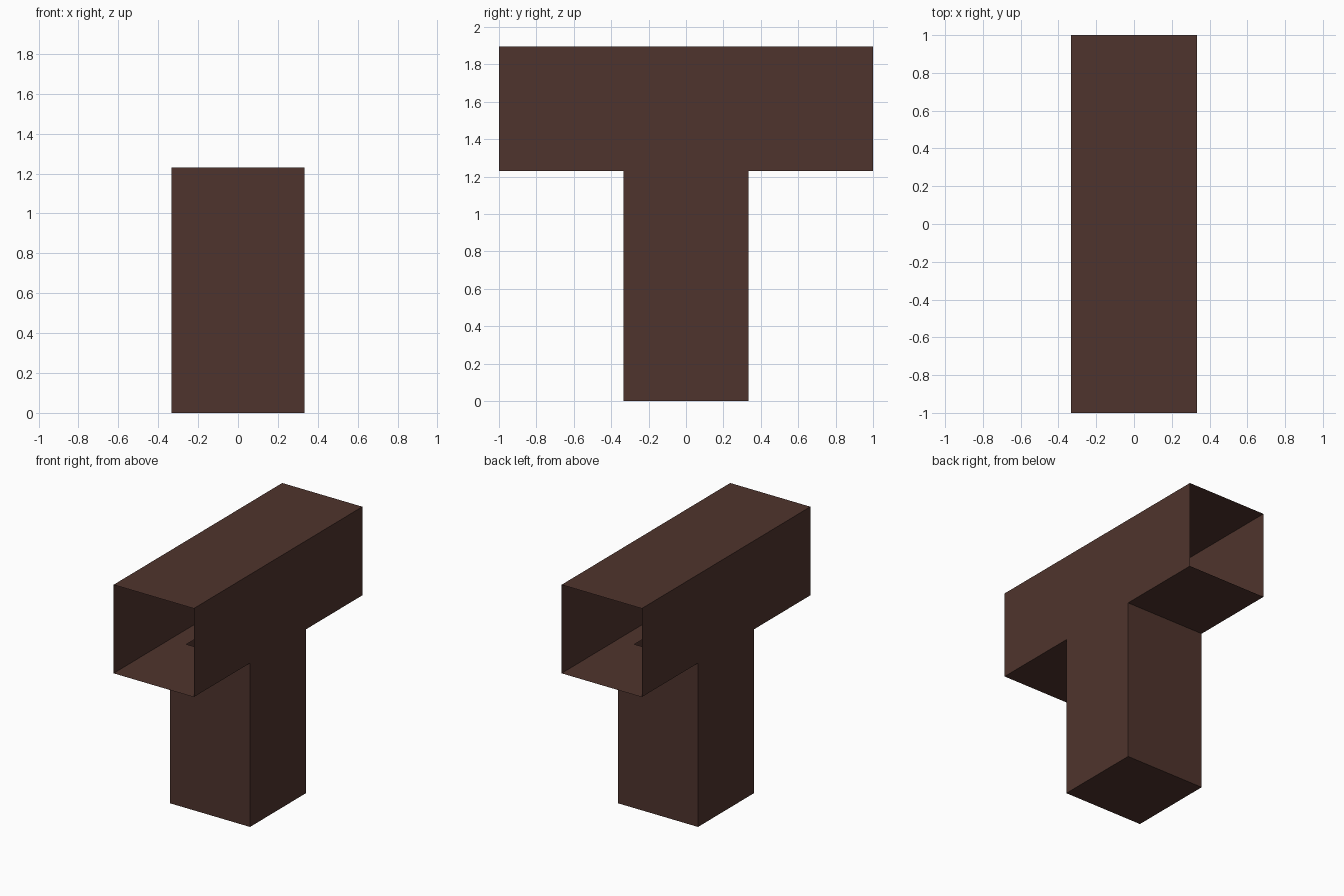
import bpy
import bmesh

if "Cube" in bpy.data.objects:
    bpy.data.objects.remove(bpy.data.objects["Cube"])

HALF = 0.333          # half width of both square ducts
FLOOR, TOP = 1.23, 1.895
HOLE_X = 0.195        # half width of the opening in the duct floor

brown = bpy.data.materials.new("dark brown")
brown.diffuse_color = (0.078, 0.034, 0.026, 1)
brown.use_nodes = True
brown.node_tree.nodes["Principled BSDF"].inputs["Base Color"].default_value = brown.diffuse_color


def finish(name, bm):
    bmesh.ops.remove_doubles(bm, verts=bm.verts, dist=1e-5)
    mesh = bpy.data.meshes.new(name)
    bm.to_mesh(mesh)
    bm.free()
    mesh.materials.append(brown)
    obj = bpy.data.objects.new(name, mesh)
    bpy.context.collection.objects.link(obj)


def quad(bm, *points):
    bm.faces.new([bm.verts.new(p) for p in points])


# Horizontal duct: open at both ends
bm = bmesh.new()
quad(bm, (-HALF, -1, TOP), (HALF, -1, TOP), (HALF, 1, TOP), (-HALF, 1, TOP))
for s in (-1, 1):
    x = s * HALF
    quad(bm, (x, -s, FLOOR), (x, s, FLOOR), (x, s, TOP), (x, -s, TOP))

# Duct floor: grid of panels with the middle one left open above the post
xs = (-HALF, -HOLE_X, HOLE_X, HALF)
ys = (-1, -HALF, HALF, 1)
for i in range(3):
    for j in range(3):
        if (i, j) != (1, 1):
            x0, x1, y0, y1 = xs[i], xs[i + 1], ys[j], ys[j + 1]
            quad(bm, (x0, y0, FLOOR), (x0, y1, FLOOR), (x1, y1, FLOOR), (x1, y0, FLOOR))
finish("horizontal_duct", bm)

# Post: hollow square column, closed at the bottom
bm = bmesh.new()
ring = [(-HALF, -HALF), (HALF, -HALF), (HALF, HALF), (-HALF, HALF)]
for a, b in zip(ring, ring[1:] + ring[:1]):
    quad(bm, (*a, 0), (*b, 0), (*b, FLOOR), (*a, FLOOR))
quad(bm, *[(x, y, 0) for x, y in reversed(ring)])
finish("hollow_post", bm)
